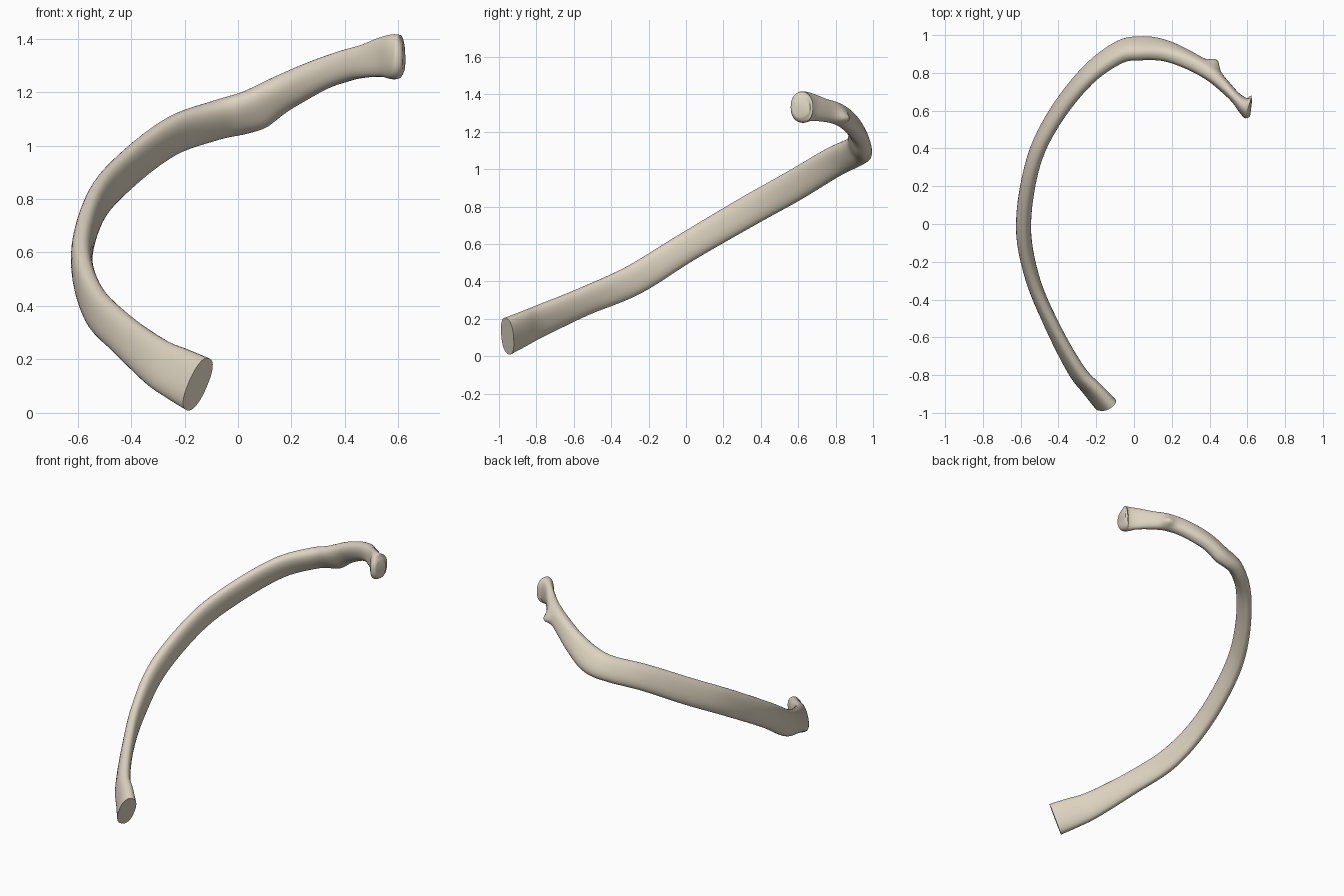
import bpy, bmesh, math
from mathutils import Vector

if "Cube" in bpy.data.objects:
    bpy.data.objects.remove(bpy.data.objects["Cube"])

# Stations along the rib: x, y, z, half height, half thickness, up lean x, up lean y
STATIONS = [
    (-.150, -.955, .107, .106, .048, .33, .00),
    (-.220, -.875, .143, .100, .043, .32, .00),
    (-.305, -.775, .190, .090, .040, .28, -.05),
    (-.430, -.545, .292, .078, .037, .22, -.15),
    (-.540, -.280, .407, .082, .038, .10, -.32),
    (-.585, .000, .580, .079, .040, .00, -.50),
    (-.532, .330, .773, .082, .038, .00, -.50),
    (-.417, .570, .907, .083, .038, .00, -.50),
    (-.247, .785, 1.035, .081, .041, .00, -.52),
    (-.080, .908, 1.095, .080, .047, .00, -.55),
    (.040, .930, 1.128, .083, .048, .00, -.55),
    (.170, .915, 1.198, .070, .046, .00, -.45),
    (.300, .862, 1.262, .060, .044, .00, -.30),
    (.400, .803, 1.298, .059, .042, .00, -.15),
    (.470, .738, 1.315, .062, .034, .00, .00),
    (.535, .672, 1.330, .074, .030, .00, .00),
    (.578, .632, 1.332, .084, .042, .00, .00),
    (.603, .620, 1.330, .080, .062, .00, .00),
    (.620, .617, 1.330, .052, .046, .00, .00),
]
SIDES, STEPS = 32, 6


def catmull(a, b, c, d, t):
    return [.5 * (2 * q + (r - p) * t + (2 * p - 5 * q + 4 * r - s) * t * t
                  + (3 * q - p - 3 * r + s) * t ** 3) for p, q, r, s in zip(a, b, c, d)]


def power(v, e):
    return math.copysign(abs(v) ** e, v)


# Smoothly interpolated stations
n = len(STATIONS)
rows = []
for i in range(n - 1):
    a, b, c, d = (STATIONS[min(max(k, 0), n - 1)] for k in (i - 1, i, i + 1, i + 2))
    rows += [catmull(a, b, c, d, s / STEPS) for s in range(STEPS)]
rows.append(list(STATIONS[-1]))
centres = [Vector(r[:3]) for r in rows]

# Swept shaft with rounded flat cross-section
bm = bmesh.new()
rings = []
for i, r in enumerate(rows):
    tangent = (centres[min(i + 1, len(rows) - 1)] - centres[max(i - 1, 0)]).normalized()
    up = Vector((r[5], r[6], .9))
    up = (up - tangent * up.dot(tangent)).normalized()
    side = tangent.cross(up)
    ring = []
    for k in range(SIDES):
        ang = 2 * math.pi * k / SIDES
        u, v = power(math.sin(ang), .85), power(math.cos(ang), .85)
        ring.append(bm.verts.new(centres[i] + up * r[3] * u + side * r[4] * v))
    rings.append(ring)
for a, b in zip(rings, rings[1:]):
    for k in range(SIDES):
        j = (k + 1) % SIDES
        bm.faces.new((a[k], a[j], b[j], b[k]))
bm.faces.new(rings[0])
bm.faces.new(rings[-1])

# Local swellings: tubercle, and ridge under the angle
BUMPS = [((.43, .85, 1.28), (.02, .035, -.01), .035),
         ((.10, .92, 1.09), (0, 0, -.014), .05)]
for v in bm.verts:
    for centre, push, radius in BUMPS:
        dist = (v.co - Vector(centre)).length
        v.co += Vector(push) * math.exp(-(dist / radius) ** 2)
bmesh.ops.recalc_face_normals(bm, faces=bm.faces)

mesh = bpy.data.meshes.new("rib_bone")
bm.to_mesh(mesh)
bm.free()
rib = bpy.data.objects.new("rib_bone", mesh)
bpy.context.collection.objects.link(rib)

# Bone colour and smooth shading with a crisp cut end
bone = bpy.data.materials.new("bone")
bone.diffuse_color = (.72, .65, .52, 1)
bone.use_nodes = True
bone.node_tree.nodes["Principled BSDF"].inputs["Base Color"].default_value = bone.diffuse_color
mesh.materials.append(bone)
bpy.context.view_layer.objects.active = rib
rib.select_set(True)
bpy.ops.object.shade_smooth_by_angle(angle=math.radians(45))
